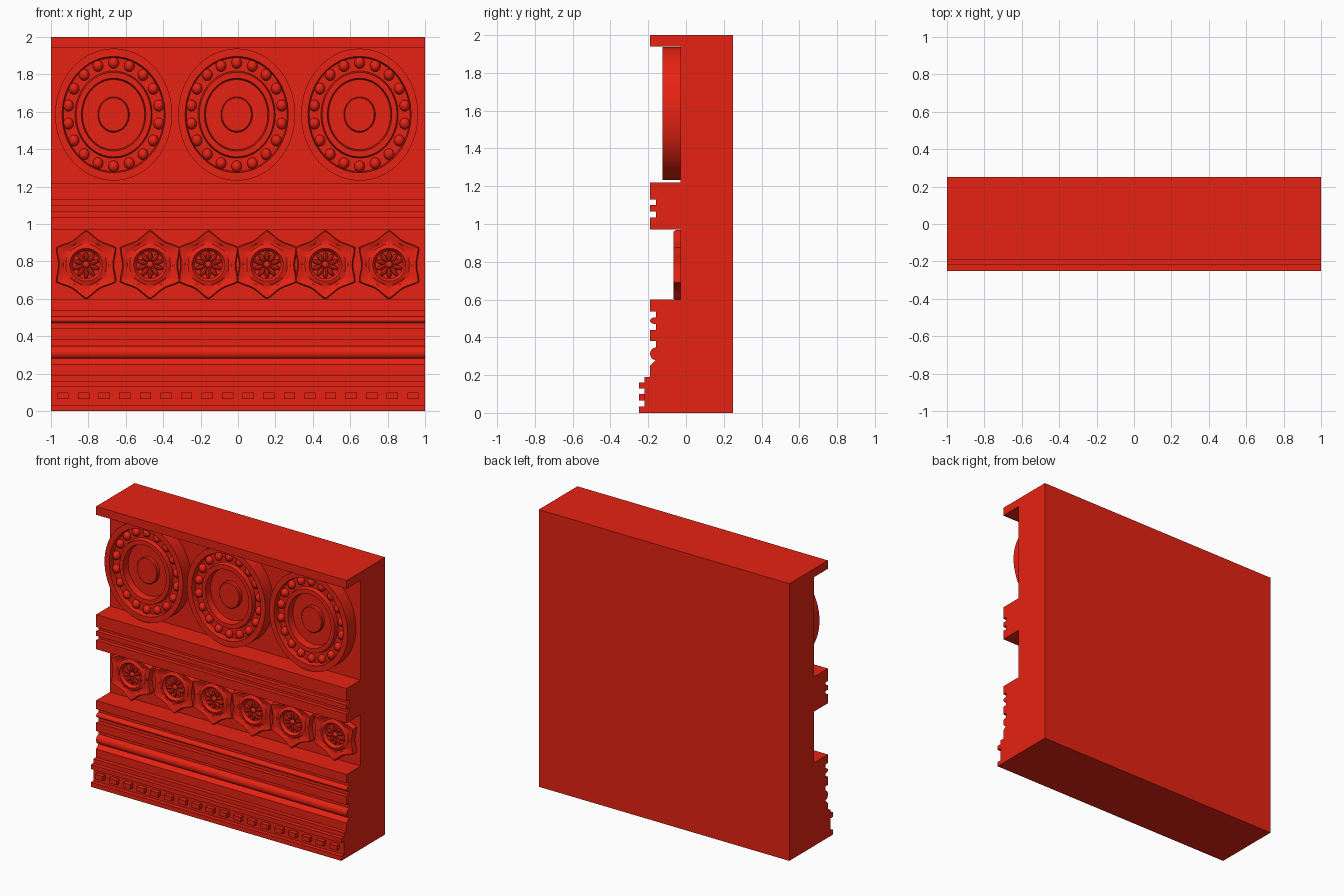
import bpy, bmesh
from math import sin, cos, pi, radians

if "Cube" in bpy.data.objects:
    bpy.data.objects.remove(bpy.data.objects["Cube"])

red = bpy.data.materials.new("red")
red.diffuse_color = (0.8, 0.016, 0.006, 1)
red.use_nodes = True
red.node_tree.nodes["Principled BSDF"].inputs["Base Color"].default_value = red.diffuse_color


def finish(name, bm, smooth=35):
    bmesh.ops.recalc_face_normals(bm, faces=bm.faces)
    me = bpy.data.meshes.new(name)
    bm.to_mesh(me)
    bm.free()
    ob = bpy.data.objects.new(name, me)
    bpy.context.collection.objects.link(ob)
    me.materials.append(red)
    bpy.ops.object.select_all(action='DESELECT')
    ob.select_set(True)
    bpy.context.view_layer.objects.active = ob
    bpy.ops.object.shade_smooth_by_angle(angle=radians(smooth))
    return ob


def lathe(bm, profile, cx, cz, segs, sx=1, sz=1):
    """Spin (radius, y, star amount) points around a y axis."""
    rings = []
    for r, y, s in profile:
        ring = []
        for i in range(segs):
            a = 2 * pi * i / segs
            rr = r * (1 - s * abs(sin(3 * a)))
            ring.append(bm.verts.new((cx + rr * sx * sin(a), y, cz + rr * sz * cos(a))))
        rings.append(ring)
    for p, q in zip(rings, rings[1:]):
        for i in range(segs):
            j = (i + 1) % segs
            bm.faces.new((p[i], p[j], q[j], q[i]))
    bm.faces.new(rings[0])
    bm.faces.new(rings[-1])


def blob(bm, x, y, z, sx, sy, sz, turn=0, u=12, v=8):
    vs = bmesh.ops.create_uvsphere(bm, u_segments=u, v_segments=v, radius=1)["verts"]
    for p in vs:
        a, b, c = p.co.x * sx, p.co.y * sy, p.co.z * sz
        p.co = (x + a * cos(turn) + c * sin(turn), y + b, z - a * sin(turn) + c * cos(turn))


def half_round(z, h, y, d):
    return [(y - d * sin(pi * i / 10), z + h * cos(pi * i / 10)) for i in range(11)]


# moulded wall: front profile (y, z) from top to bottom, extruded along x
A, B = -0.19, -0.16
prof = [(A, 2), (A, 1.94), (-0.03, 1.94), (-0.03, 1.22), (A, 1.22), (A, 1.13), (B, 1.13),
        (B, 1.10), (A, 1.10), (A, 1.067), (B, 1.067), (B, 1.035), (A, 1.035), (A, 0.97),
        (-0.03, 0.97), (-0.03, 0.6), (A, 0.6), (A, 0.538), (B, 0.538), (B, 0.506)]
prof += half_round(0.488, 0.017, -0.165, 0.025)
prof += [(B, 0.47), (B, 0.44), (A, 0.44), (A, 0.38), (B, 0.38), (B, 0.347)]
prof += half_round(0.313, 0.032, -0.165, 0.025)
prof += [(B, 0.28), (A, 0.25), (A, 0.19), (-0.22, 0.19), (-0.22, 0.16), (-0.25, 0.16),
         (-0.25, 0.128), (-0.22, 0.128), (-0.22, 0.033), (-0.25, 0.033), (-0.25, 0),
         (0.25, 0), (0.25, 2)]
bm = bmesh.new()
face = bm.faces.new([bm.verts.new((-1, y, z)) for y, z in prof])
ext = bmesh.ops.extrude_face_region(bm, geom=[face], use_keep_orig=True)["geom"]
bmesh.ops.translate(bm, vec=(2, 0, 0), verts=[g for g in ext if isinstance(g, bmesh.types.BMVert)])
finish("moulded_wall", bm)

# row of small blocks near the base
bm = bmesh.new()
for i in range(18):
    vs = bmesh.ops.create_cube(bm, size=1)["verts"]
    for p in vs:
        p.co = (-0.935 + 0.11 * i + p.co.x * 0.06, -0.23 + p.co.y * 0.04, 0.082 + p.co.z * 0.034)
finish("dentils", bm)

# large oval medallions with a beaded channel
disc = [(1, -0.02, 0), (1, -0.125, 0), (0.88, -0.125, 0), (0.86, -0.085, 0), (0.66, -0.085, 0),
        (0.64, -0.115, 0), (0.55, -0.115, 0), (0.53, -0.065, 0), (0.27, -0.065, 0),
        (0.265, -0.085, 0), (0.25, -0.09, 0)]
for n, cx in enumerate((-0.665, -0.007, 0.65)):
    bm = bmesh.new()
    lathe(bm, disc, cx, 1.585, 64, 0.313, 0.353)
    finish(f"medallion_{n + 1}", bm)
    bm = bmesh.new()
    for i in range(18):
        a = 2 * pi * i / 18
        blob(bm, cx + 0.245 * sin(a), -0.087, 1.585 + 0.277 * cos(a), 0.028, 0.03, 0.031)
    finish(f"medallion_beads_{n + 1}", bm)

# six-pointed flowers with a small rosette in a round bowl
star = [(0.185, -0.02, 0.2), (0.185, -0.055, 0.2), (0.178, -0.065, 0.2), (0.165, -0.064, 0.2),
        (0.14, -0.055, 0.13), (0.115, -0.054, 0.06), (0.098, -0.063, 0), (0.088, -0.065, 0),
        (0.082, -0.058, 0), (0.074, -0.045, 0), (0.05, -0.042, 0)]
for n, cx in enumerate((-0.812, -0.47, -0.158, 0.155, 0.467, 0.808)):
    bm = bmesh.new()
    lathe(bm, star, cx, 0.782, 72)
    finish(f"star_flower_{n + 1}", bm)
    bm = bmesh.new()
    for i in range(10):
        a = 2 * pi * i / 10
        blob(bm, cx + 0.046 * sin(a), -0.044, 0.782 + 0.046 * cos(a), 0.013, 0.014, 0.027, a, 8, 6)
    blob(bm, cx, -0.045, 0.782, 0.018, 0.017, 0.018)
    finish(f"rosette_{n + 1}", bm)
